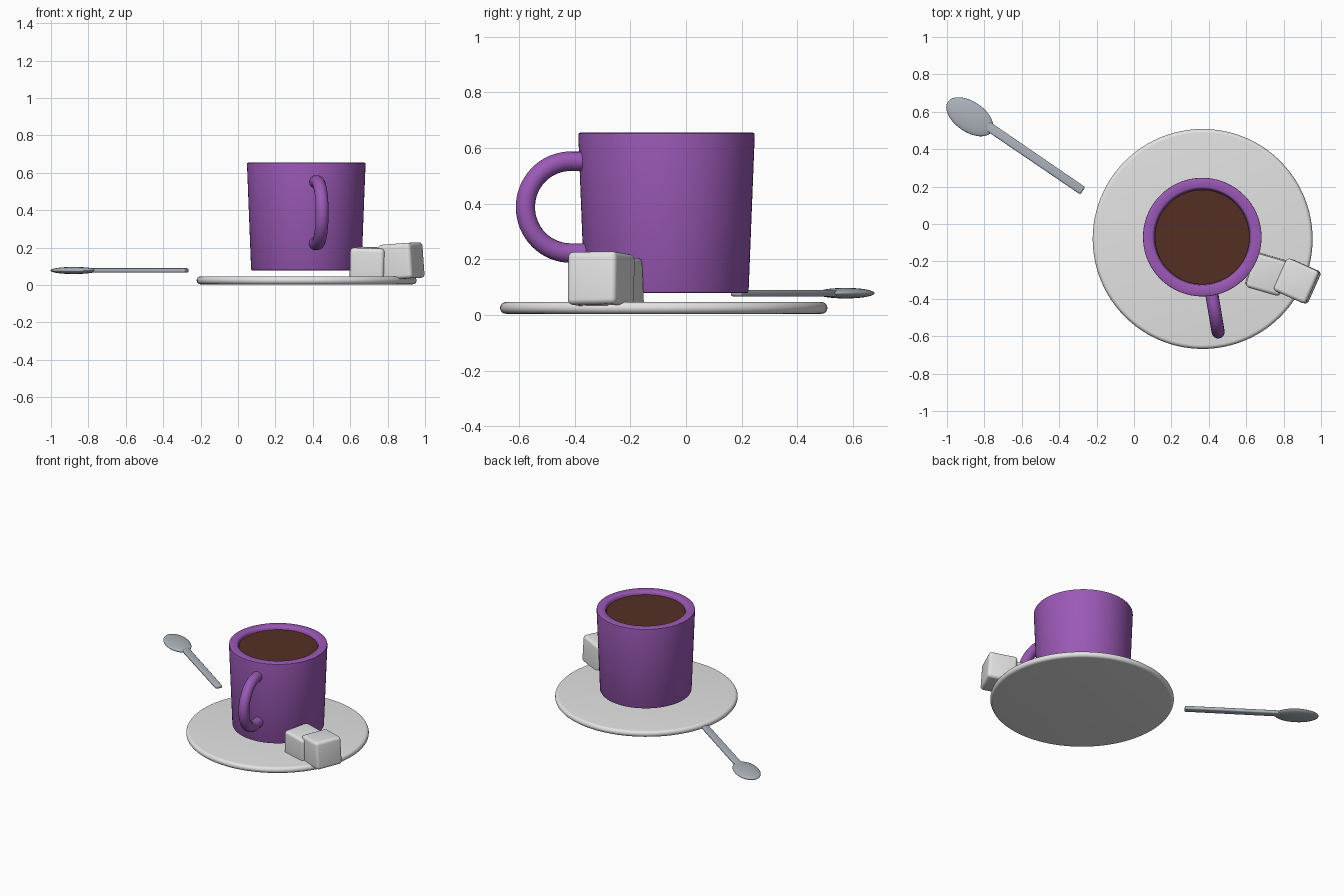
import bpy, bmesh
from math import sin, cos, pi, radians
from mathutils import Vector

if "Cube" in bpy.data.objects:
    bpy.data.objects.remove(bpy.data.objects["Cube"], do_unlink=True)


def material(name, rgb):
    """Flat material from an sRGB colour given in 0-255."""
    colour = [(c / 255 / 12.92) if c < 11 else ((c / 255 + 0.055) / 1.055) ** 2.4 for c in rgb] + [1]
    mat = bpy.data.materials.new(name)
    mat.use_nodes = True
    mat.diffuse_color = colour
    mat.node_tree.nodes["Principled BSDF"].inputs["Base Color"].default_value = colour
    return mat


purple = material("purple_glaze", (155, 89, 182))
white = material("white", (227, 227, 227))
coffee_brown = material("coffee_brown", (84, 47, 36))
steel = material("steel", (172, 179, 188))


def finish(obj, mat, angle=35):
    obj.data.materials.clear()
    obj.data.materials.append(mat)
    bpy.ops.object.select_all(action='DESELECT')
    obj.select_set(True)
    bpy.context.view_layer.objects.active = obj
    bpy.ops.object.shade_smooth_by_angle(angle=radians(angle))
    return obj


def add_mesh(name, bm, mat, location, rotation=(0, 0, 0), angle=35):
    bmesh.ops.recalc_face_normals(bm, faces=bm.faces[:])
    mesh = bpy.data.meshes.new(name)
    bm.to_mesh(mesh)
    bm.free()
    obj = bpy.data.objects.new(name, mesh)
    bpy.context.collection.objects.link(obj)
    obj.location = location
    obj.rotation_euler = [radians(a) for a in rotation]
    return finish(obj, mat, angle)


def lathe(name, profile, mat, location, steps=96):
    """Turn (radius, height) points about the vertical axis."""
    bm = bmesh.new()
    verts = [bm.verts.new((r, 0, z)) for r, z in profile]
    edges = [bm.edges.new(pair) for pair in zip(verts, verts[1:])]
    bmesh.ops.spin(bm, geom=verts + edges, cent=(0, 0, 0), axis=(0, 0, 1),
                   angle=2 * pi, steps=steps)
    bmesh.ops.remove_doubles(bm, verts=bm.verts[:], dist=0.0005)
    return add_mesh(name, bm, mat, location)


def rounded_box(name, size, bevel, mat, location, rotation, taper=1.0):
    """Bevelled box whose +x end is scaled in width by taper."""
    bm = bmesh.new()
    bmesh.ops.create_cube(bm, size=1)
    for v in bm.verts:
        v.co = Vector(a * b for a, b in zip(v.co, size))
        if v.co.x > 0:
            v.co.y *= taper
    bmesh.ops.bevel(bm, geom=bm.edges[:], offset=bevel, segments=5,
                    profile=0.5, affect='EDGES')
    return add_mesh(name, bm, mat, location, rotation, 50)


# Saucer: flat disc with a fully rounded edge
edge = 0.021
rim = [(0.567 + edge * cos(a), edge + edge * sin(a))
       for a in (pi * (i / 12 - 0.5) for i in range(13))]
lathe("saucer", [(0, 0)] + rim + [(0, 2 * edge)], white, (0.367, -0.08, 0.004))

# Cup body: tapered wall, softened rim and foot, sloping inner lip
cup_at = Vector((0.365, -0.07, 0))
lathe("cup", [(0, 0.078), (0.286, 0.078), (0.292, 0.08), (0.295, 0.086),
              (0.317, 0.645), (0.316, 0.652), (0.31, 0.655),
              (0.268, 0.655), (0.262, 0.652), (0.258, 0.645),
              (0.25, 0.6), (0.24, 0.12), (0, 0.12)], purple, cup_at)
lathe("coffee", [(0, 0.634), (0.253, 0.634), (0.25, 0.6), (0, 0.6)], coffee_brown, cup_at)

# Cup handle: round tube on a half circle, running straight into the wall
turn = radians(9.5)
outward = Vector((sin(turn), -cos(turn), 0))
path = [(0.285, 0.165)]
path += [(0.349 + 0.165 * sin(a), 0.165 * cos(a)) for a in (pi * i / 32 for i in range(33))]
path += [(0.275, -0.165)]
curve = bpy.data.curves.new("cup_handle", 'CURVE')
curve.dimensions = '3D'
curve.bevel_depth = 0.035
curve.bevel_resolution = 6
curve.use_fill_caps = True
spline = curve.splines.new('POLY')
spline.points.add(len(path) - 1)
for point, (d, z) in zip(spline.points, path):
    point.co = (*(cup_at + outward * d + Vector((0, 0, 0.387 + z))), 1)
handle = bpy.data.objects.new("cup_handle", curve)
bpy.context.collection.objects.link(handle)
bpy.ops.object.select_all(action='DESELECT')
handle.select_set(True)
bpy.context.view_layer.objects.active = handle
bpy.ops.object.convert(target='MESH')
finish(bpy.context.view_layer.objects.active, purple)

# Spoon: flattened oval bowl and slim rounded stem
spoon_turn = -34.3
bm = bmesh.new()
bmesh.ops.create_uvsphere(bm, u_segments=48, v_segments=24, radius=1)
bmesh.ops.scale(bm, vec=(0.142, 0.081, 0.019), verts=bm.verts[:])
add_mesh("spoon_bowl", bm, steel, (-0.878, 0.573, 0.078), (0, 0, spoon_turn), 60)
rounded_box("spoon_stem", (0.62, 0.05, 0.024), 0.009, steel,
            (-0.53, 0.352, 0.078), (0, 0, spoon_turn), taper=0.95)

# Two sugar cubes, the inner one sunk slightly into the saucer
rounded_box("sugar_cube_inner", (0.19, 0.19, 0.19), 0.02, white,
            (0.711, -0.267, 0.105), (2, 2, -16))
rounded_box("sugar_cube_outer", (0.19, 0.19, 0.19), 0.02, white,
            (0.873, -0.305, 0.127), (1, -4, -24))
